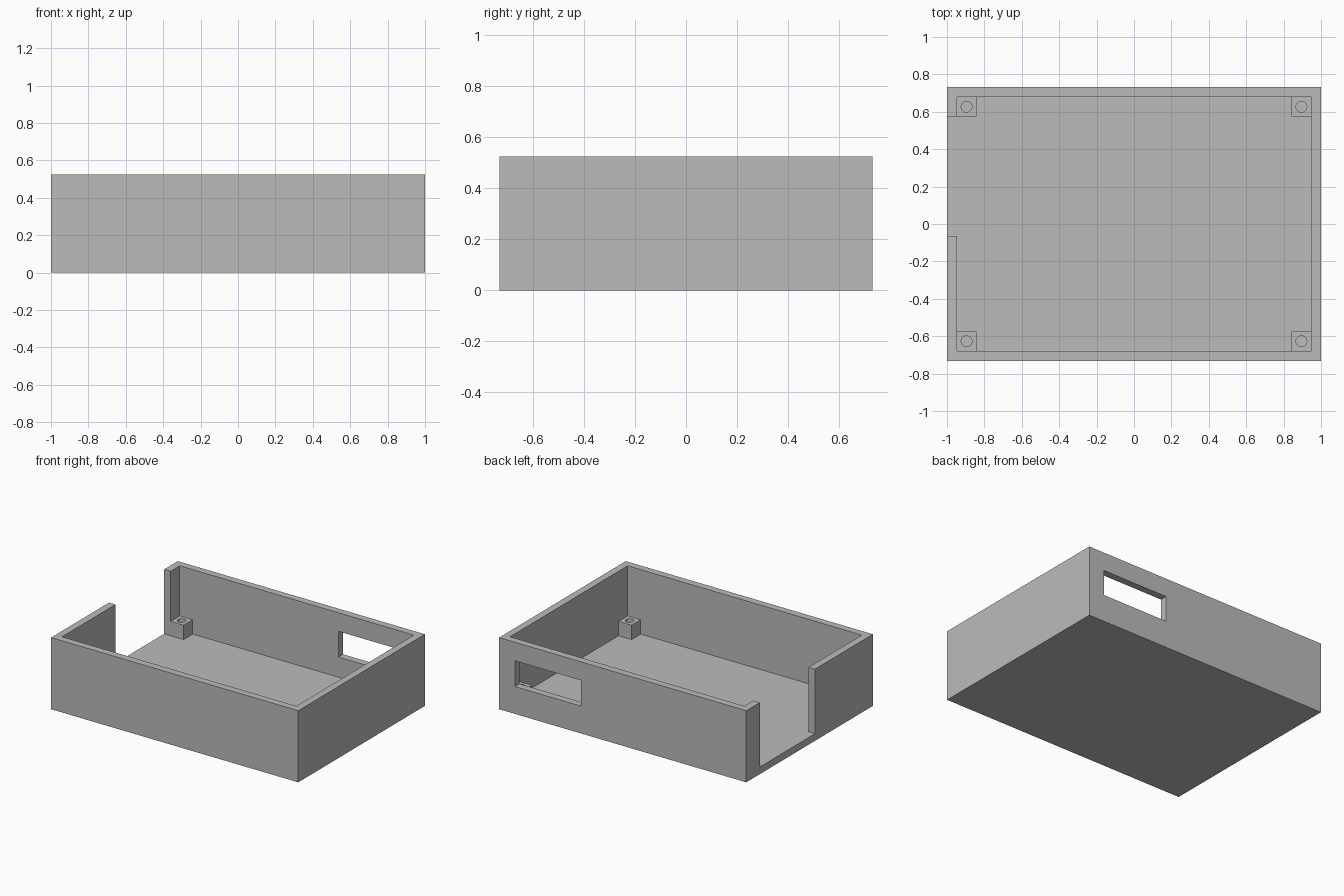
import bpy
import bmesh
from mathutils import Vector

old = bpy.data.objects.get("Cube")
if old:
    bpy.data.objects.remove(old, do_unlink=True)

HALF_X, HALF_Y, HEIGHT = 1.0, 0.732, 0.524
WALL = 0.0525
IN_X, IN_Y = HALF_X - WALL, HALF_Y - WALL
POST = 0.105          # post width and height
HOLE_RADIUS = 0.029

grey = bpy.data.materials.new("plain_grey")
grey.use_nodes = True
colour = (0.5, 0.5, 0.5, 1)
grey.diffuse_color = colour
grey.node_tree.nodes["Principled BSDF"].inputs["Base Color"].default_value = colour


def prism(name, outline, z0, z1):
    """Solid made by raising a flat outline from z0 to z1."""
    bm = bmesh.new()
    face = bm.faces.new([bm.verts.new((x, y, z0)) for x, y in outline])
    up = bmesh.ops.extrude_face_region(bm, geom=[face])["geom"]
    bmesh.ops.translate(bm, vec=Vector((0, 0, z1 - z0)),
                        verts=[v for v in up if isinstance(v, bmesh.types.BMVert)])
    bmesh.ops.recalc_face_normals(bm, faces=bm.faces)
    mesh = bpy.data.meshes.new(name)
    bm.to_mesh(mesh)
    bm.free()
    mesh.materials.append(grey)
    obj = bpy.data.objects.new(name, mesh)
    bpy.context.collection.objects.link(obj)
    return obj


def box(name, x0, x1, y0, y1, z0, z1):
    return prism(name, [(x0, y0), (x1, y0), (x1, y1), (x0, y1)], z0, z1)


def cut(target, cutter):
    """Subtract the cutter, then discard it."""
    cutter.hide_render = True
    mod = target.modifiers.new("cut", "BOOLEAN")
    mod.operation, mod.solver, mod.object = "DIFFERENCE", "EXACT", cutter
    bpy.context.view_layer.objects.active = target
    bpy.ops.object.modifier_apply(modifier=mod.name)
    bpy.data.objects.remove(cutter, do_unlink=True)


# Open tray: the hollow and the side opening share one outline
tray = box("tray", -HALF_X, HALF_X, -HALF_Y, HALF_Y, 0, HEIGHT)
gap_front, gap_back = -0.063, IN_Y - POST
hollow = [(-IN_X, -IN_Y), (IN_X, -IN_Y), (IN_X, IN_Y), (-IN_X, IN_Y),
          (-IN_X, gap_back), (-1.2, gap_back), (-1.2, gap_front), (-IN_X, gap_front)]
cut(tray, prism("hollow_cutter", hollow, WALL, 1))

# Rectangular window in the back wall
cut(tray, box("window_cutter", 0.337, 0.872, IN_Y - 0.02, 1, 0.2, 0.388))

# Screw posts in the four corners
for sx, side in ((1, "left"), (-1, "right")):
    for sy, end in ((-1, "front"), (1, "back")):
        xs = sorted((sx * IN_X, sx * (IN_X - POST)))
        ys = sorted((sy * IN_Y, sy * (IN_Y - POST)))
        post = box(f"{end}_{side}_screw_post", *xs, *ys, WALL, WALL + POST)
        bpy.ops.mesh.primitive_cylinder_add(
            vertices=32, radius=HOLE_RADIUS, depth=0.5,
            location=(sum(xs) / 2, sum(ys) / 2, WALL))
        cut(post, bpy.context.object)
        bpy.ops.object.select_all(action="DESELECT")
        post.select_set(True)
        bpy.context.view_layer.objects.active = post
        bpy.ops.object.shade_smooth_by_angle()
